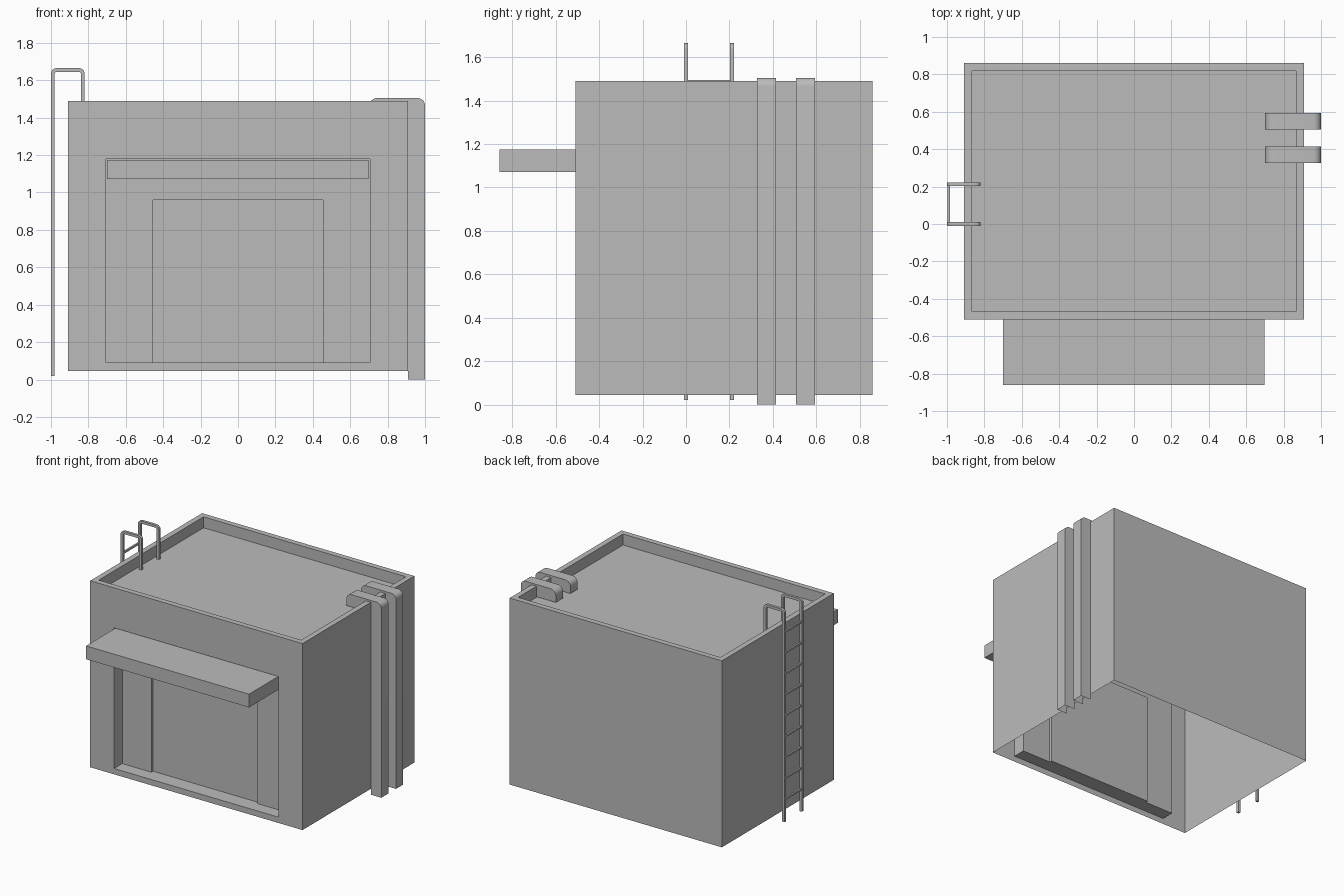
import bpy, bmesh, math

cube = bpy.data.objects.get("Cube")
if cube:
    bpy.data.objects.remove(cube, do_unlink=True)

grey = bpy.data.materials.new("plain_grey")
grey.use_nodes = True
colour = (0.5, 0.5, 0.5, 1)
grey.diffuse_color = colour
grey.node_tree.nodes["Principled BSDF"].inputs["Base Color"].default_value = colour


def finish(name, bm, smooth=False):
    bmesh.ops.remove_doubles(bm, verts=bm.verts, dist=0.0001)
    bmesh.ops.dissolve_degenerate(bm, edges=bm.edges, dist=0.0001)
    bmesh.ops.recalc_face_normals(bm, faces=bm.faces)
    mesh = bpy.data.meshes.new(name)
    bm.to_mesh(mesh)
    bm.free()
    mesh.materials.append(grey)
    obj = bpy.data.objects.new(name, mesh)
    bpy.context.collection.objects.link(obj)
    if smooth:
        bpy.ops.object.select_all(action='DESELECT')
        obj.select_set(True)
        bpy.context.view_layer.objects.active = obj
        bpy.ops.object.shade_smooth_by_angle(angle=math.radians(40))
    return obj


def box(name, x, y, z):
    bm = bmesh.new()
    bmesh.ops.create_cube(bm, size=1)
    for v in bm.verts:
        v.co = [r[0] + (c + 0.5) * (r[1] - r[0]) for c, r in zip(v.co, (x, y, z))]
    return finish(name, bm)


def rect_z(x, y0, y1, z):
    return [(-x, y0, z), (x, y0, z), (x, y1, z), (-x, y1, z)]


def rect_y(x, z0, z1, y):
    return [(-x, y, z0), (x, y, z0), (x, y, z1), (-x, y, z1)]


def nested(bm, rings):
    """Join successive rectangles and cap the last one."""
    loops = [[bm.verts.new(p) for p in r] for r in rings]
    for a, b in zip(loops, loops[1:]):
        for i in range(4):
            j = (i + 1) % 4
            # skip the strip where two rings share a bottom line
            ring_flat = len({(round(v.co.y, 4), round(v.co.z, 4)) for v in (a[i], a[j], b[i], b[j])}) == 1
            if not ring_flat:
                bm.faces.new((a[i], a[j], b[j], b[i]))
    bm.faces.new(loops[-1])


def arc(cx, cz, r, start, end, steps=6):
    return [(cx + r * math.cos(math.radians(start + (end - start) * i / steps)),
             cz + r * math.sin(math.radians(start + (end - start) * i / steps)))
            for i in range(steps + 1)]


def extrude_profile(name, pts, y0, y1, open_sides=0, smooth=False):
    """Extrude an xz outline along y, leaving out the last few side strips."""
    bm = bmesh.new()
    a = [bm.verts.new((x, y0, z)) for x, z in pts]
    b = [bm.verts.new((x, y1, z)) for x, z in pts]
    n = len(pts)
    bm.faces.new(a)
    bm.faces.new(b[::-1])
    for i in range(n - open_sides):
        j = (i + 1) % n
        bm.faces.new((a[i], b[i], b[j], a[j]))
    return finish(name, bm, smooth)


# Building shell, open underneath, with a parapet roof and a recessed entrance
X, FRONT, BACK, LOW, TOP = 0.91, -0.51, 0.86, 0.045, 1.49
WALL, ROOF = 0.043, 1.405
bm = bmesh.new()
nested(bm, [rect_z(X, FRONT, BACK, TOP),
            rect_z(X - WALL, FRONT + WALL, BACK - WALL, TOP),
            rect_z(X - WALL, FRONT + WALL, BACK - WALL, ROOF)])
nested(bm, [rect_y(X, LOW, TOP, FRONT),
            rect_y(0.705, 0.09, 1.18, FRONT),
            rect_y(0.705, 0.09, 1.18, FRONT + 0.1),
            rect_y(0.455, 0.09, 0.96, FRONT + 0.1),
            rect_y(0.455, 0.09, 0.96, FRONT + 0.12)])
nested(bm, [rect_y(X, LOW, TOP, BACK)])
for s in (-X, X):
    bm.faces.new([bm.verts.new(p) for p in
                  ((s, FRONT, LOW), (s, BACK, LOW), (s, BACK, TOP), (s, FRONT, TOP))])
finish("building_shell", bm)

# Entrance canopy
box("canopy", (-0.70, 0.697), (-0.86, FRONT + 0.1), (1.072, 1.175))

# Two ducts running up the side wall and over the parapet
duct = ([(1.0, 0)] + arc(0.96, 1.465, 0.04, 0, 90)
        + arc(0.745, 1.46, 0.045, 90, 180) + [(0.70, 1.41), (X, 1.41), (X, 0)])
for number, y in enumerate((0.37, 0.55)):
    extrude_profile(f"duct_{number + 1}", duct, y - 0.044, y + 0.044, 2, True)

# Ladder: two hooked rails and evenly spaced rungs
T = 0.02
rail = ([(-1.0, 0.02)] + arc(-0.97, 1.635, 0.03, 180, 90)
        + arc(-0.85, 1.635, 0.03, 90, 0) + [(-0.82, ROOF), (-0.82 - T, ROOF)]
        + arc(-0.85, 1.635, 0.01, 0, 90) + arc(-0.97, 1.635, 0.01, 90, 180)
        + [(-1.0 + T, 0.02)])
for side, y in (("right", 0.0), ("left", 0.212)):
    extrude_profile(f"ladder_rail_{side}", rail, y - T / 2, y + T / 2, 0, True)
for i in range(9):
    z = 1.488 - i * 0.162
    box(f"ladder_rung_{i + 1}", (-0.997, -0.983), (0.0, 0.212), (z - 0.007, z + 0.007))
